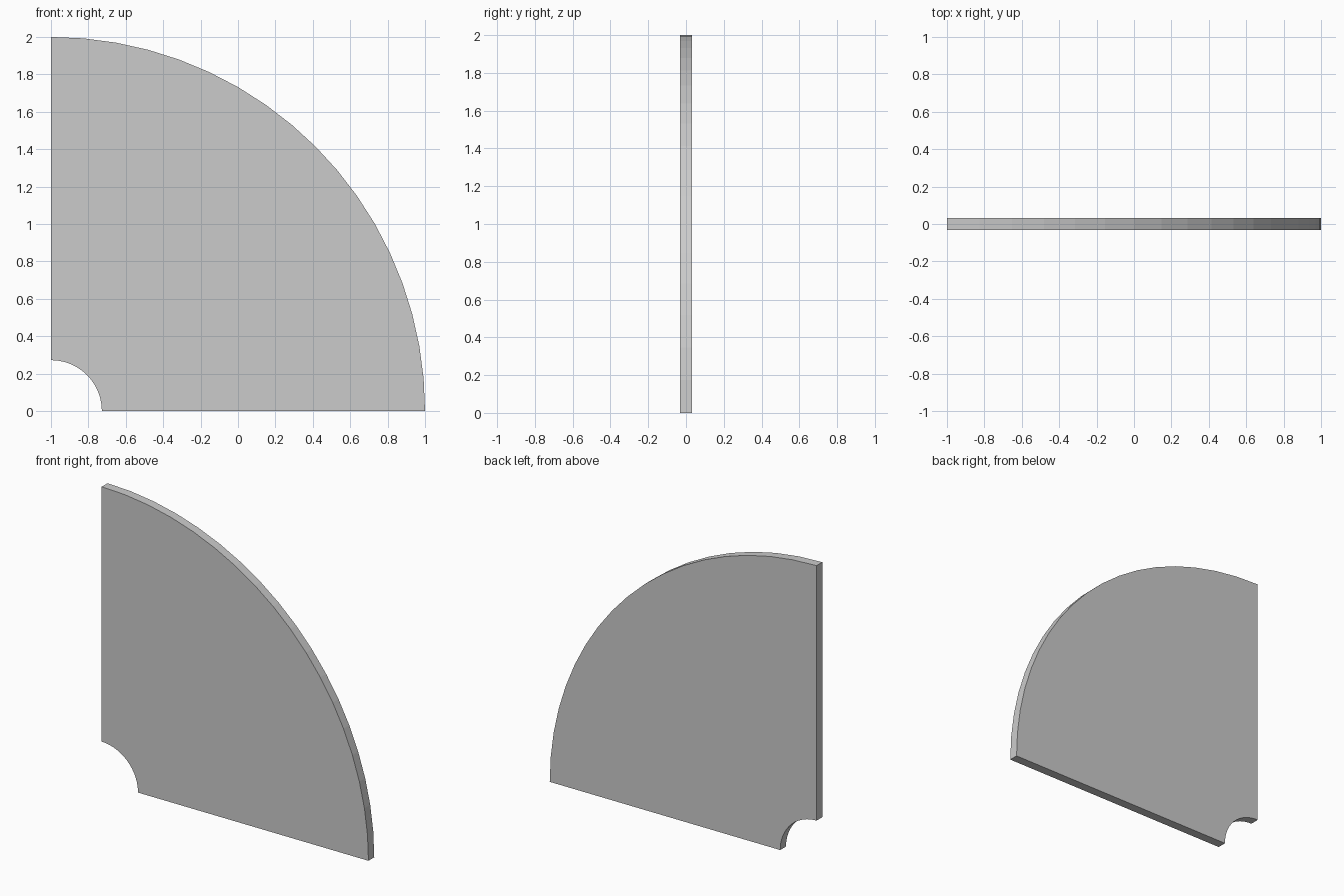
import bpy, bmesh
from math import sin, cos, pi

if "Cube" in bpy.data.objects:
    bpy.data.objects.remove(bpy.data.objects["Cube"])

OUTER, INNER, THICK, SEGS = 2.0, 0.272, 0.062, 18

# Quarter ring profile, centred on the lower left corner
def arc(radius):
    return [(-1 + radius * cos(i * pi / 2 / SEGS), radius * sin(i * pi / 2 / SEGS))
            for i in range(SEGS + 1)]

bm = bmesh.new()
profile = arc(OUTER) + arc(INNER)[::-1]
face = bm.faces.new([bm.verts.new((x, -THICK / 2, z)) for x, z in profile])

# Extrude the profile through the panel thickness
ext = bmesh.ops.extrude_face_region(bm, geom=[face], use_keep_orig=True)
verts = [g for g in ext["geom"] if isinstance(g, bmesh.types.BMVert)]
bmesh.ops.translate(bm, verts=verts, vec=(0, THICK, 0))
bmesh.ops.recalc_face_normals(bm, faces=bm.faces)

mesh = bpy.data.meshes.new("quarter_ring_panel")
bm.to_mesh(mesh)
bm.free()
bpy.context.collection.objects.link(bpy.data.objects.new("quarter_ring_panel", mesh))
